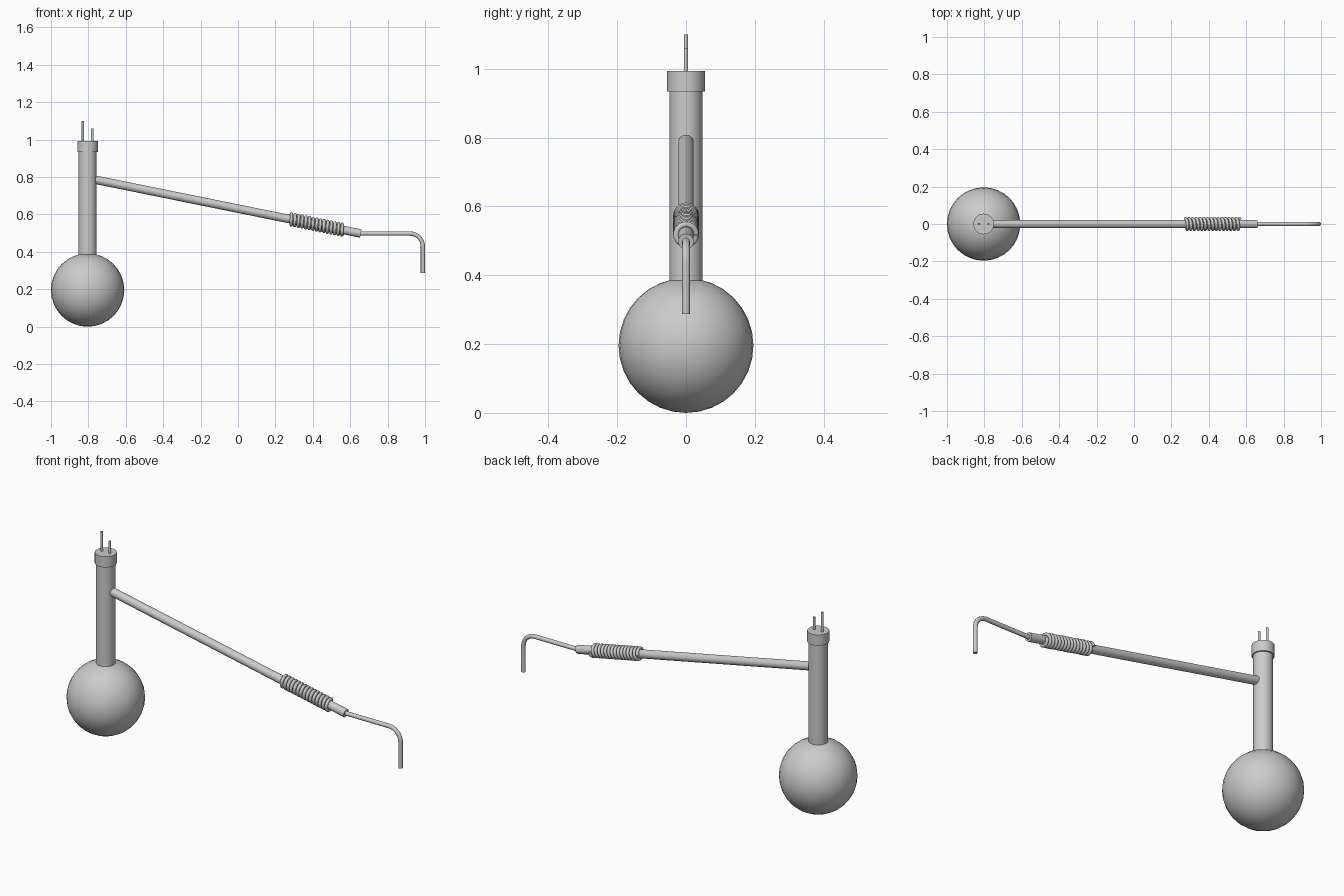
import bpy, math
from mathutils import Vector

if "Cube" in bpy.data.objects:
    bpy.data.objects.remove(bpy.data.objects["Cube"])

CX = -0.804          # flask axis
ARM_A = Vector((-0.79, 0, 0.791))
ARM_B = Vector((0.657, 0, 0.498))


def smooth(ob):
    bpy.context.view_layer.objects.active = ob
    for o in bpy.context.selected_objects:
        o.select_set(False)
    ob.select_set(True)
    bpy.ops.object.shade_smooth_by_angle(angle=math.radians(40))


def rod(name, a, b, r, sides=32):
    a, b = Vector(a), Vector(b)
    bpy.ops.mesh.primitive_cylinder_add(vertices=sides, radius=r,
                                        depth=(b - a).length, location=(a + b) / 2)
    ob = bpy.context.object
    ob.name = name
    ob.rotation_euler = (b - a).to_track_quat('Z', 'Y').to_euler()
    smooth(ob)
    return ob


def wire(name, pts, r, res=3):
    cu = bpy.data.curves.new(name, 'CURVE')
    cu.dimensions = '3D'
    cu.bevel_depth = r
    cu.bevel_resolution = res
    cu.use_fill_caps = True
    sp = cu.splines.new('POLY')
    sp.points.add(len(pts) - 1)
    for p, co in zip(sp.points, pts):
        p.co = (*co, 1)
    ob = bpy.data.objects.new(name, cu)
    bpy.context.collection.objects.link(ob)
    bpy.context.view_layer.objects.active = ob
    for o in bpy.context.selected_objects:
        o.select_set(False)
    ob.select_set(True)
    bpy.ops.object.convert(target='MESH')
    smooth(bpy.context.object)


# Flask bulb, neck and stopper
bpy.ops.mesh.primitive_uv_sphere_add(segments=32, ring_count=16, radius=0.196,
                                     location=(CX, 0, 0.196))
bulb = bpy.context.object
bulb.name = "flask_bulb"
smooth(bulb)
rod("flask_neck", (CX, 0, 0.37), (CX, 0, 0.96), 0.048)
rod("stopper", (CX, 0, 0.934), (CX, 0, 0.993), 0.055)

# Two thin rods through the stopper
rod("tall_rod", (CX - 0.025, 0, 0.95), (CX - 0.025, 0, 1.10), 0.0065, 16)
rod("short_rod", (CX + 0.025, 0, 0.95), (CX + 0.025, 0, 1.06), 0.0065, 16)

# Sloping side arm
rod("side_arm", ARM_A, ARM_B, 0.0225)

# Coil wound around the arm
d = (ARM_B - ARM_A).normalized()
u, v = Vector((0, 1, 0)), d.cross(Vector((0, 1, 0)))
start = ARM_A + d * ((0.275 - ARM_A.x) / d.x)
turns, length, steps = 15, 0.297, 24
coil = []
for i in range(turns * steps + 1):
    t = 2 * math.pi * i / steps
    coil.append(start + d * (length * i / (turns * steps))
                + (u * math.cos(t) + v * math.sin(t)) * 0.029)
wire("coil", coil, 0.0085)

# Delivery tube: level run, quarter bend, drop
X, Z, R = 0.9885, 0.498, 0.07
path = [Vector((0.62, 0, Z))]
for i in range(13):
    a = math.pi / 2 * i / 12
    path.append(Vector((X - R + R * math.sin(a), 0, Z - R + R * math.cos(a))))
path.append(Vector((X, 0, 0.287)))
wire("delivery_tube", path, 0.0115, 4)
